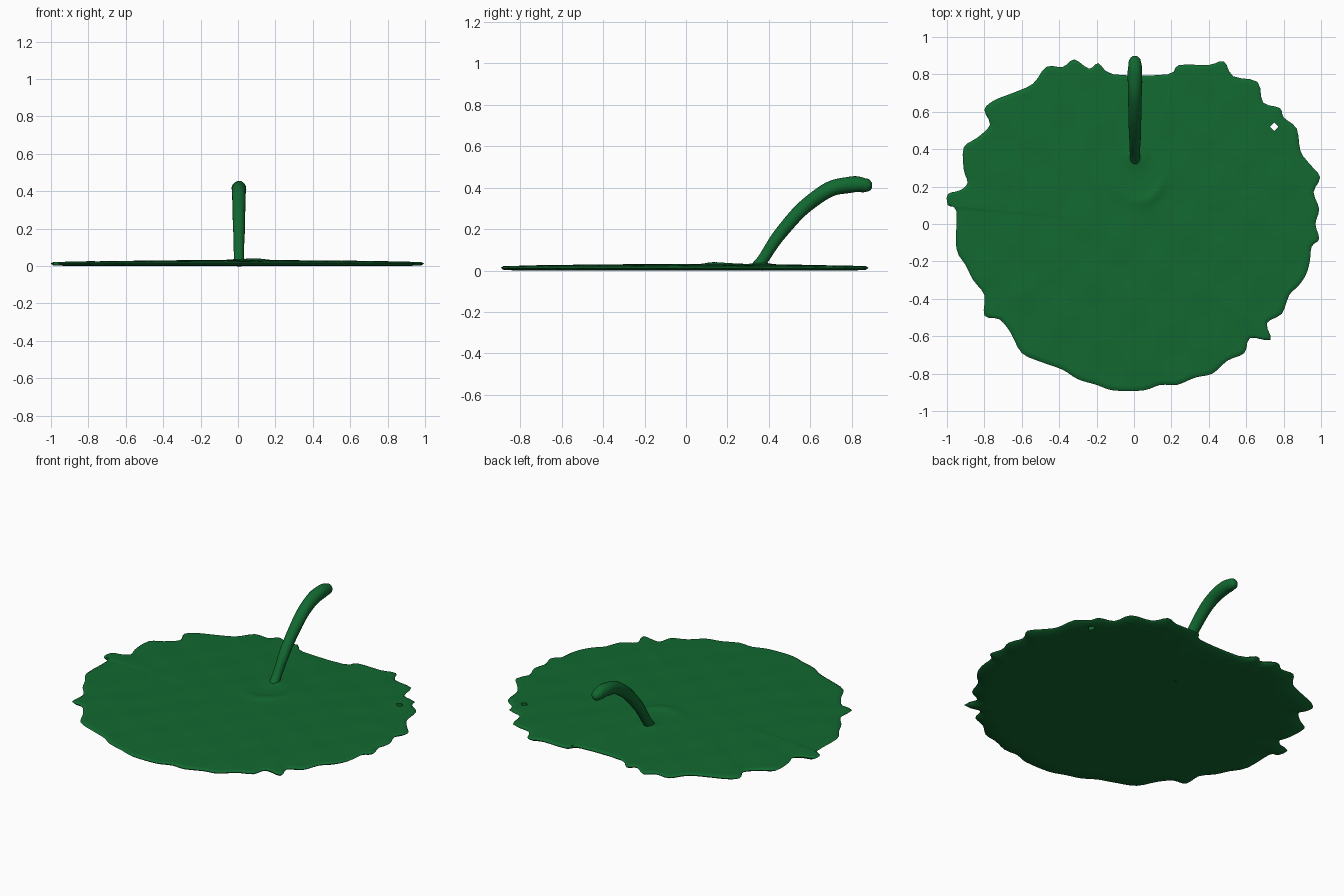
import bpy, bmesh
from math import sin, exp, atan2, pi, hypot
from mathutils import Vector

if "Cube" in bpy.data.objects:
    bpy.data.objects.remove(bpy.data.objects["Cube"])

green = bpy.data.materials.new("leaf_green")
green.diffuse_color = (0.006, 0.14, 0.03, 1)
green.use_nodes = True
green.node_tree.nodes["Principled BSDF"].inputs["Base Color"].default_value = green.diffuse_color


def make_object(name, bm, angle):
    bmesh.ops.recalc_face_normals(bm, faces=bm.faces)
    mesh = bpy.data.meshes.new(name)
    bm.to_mesh(mesh)
    bm.free()
    mesh.materials.append(green)
    ob = bpy.data.objects.new(name, mesh)
    bpy.context.collection.objects.link(ob)
    bpy.ops.object.select_all(action='DESELECT')
    ob.select_set(True)
    bpy.context.view_layer.objects.active = ob
    bpy.ops.object.shade_smooth_by_angle(angle=angle)
    return ob


def spline(pts, steps, closed):
    # Catmull-Rom curve through the points (any vector size)
    pts = [Vector(p) for p in pts]
    n = len(pts)
    pick = (lambda i: pts[i % n]) if closed else (lambda i: pts[min(max(i, 0), n - 1)])
    out = []
    for i in range(n if closed else n - 1):
        a, b, c, d = (pick(i + k) for k in (-1, 0, 1, 2))
        for s in range(steps):
            t = s / steps
            out.append(0.5 * (2 * b + (c - a) * t + (2 * a - 5 * b + 4 * c - d) * t * t
                              + (3 * b - a - 3 * c + d) * t ** 3))
    if not closed:
        out.append(pts[-1])
    return out


def bridge(bm, a, b):
    n = len(a)
    for i in range(n):
        bm.faces.new((a[i], a[(i + 1) % n], b[(i + 1) % n], b[i]))


# Ragged leaf rim, clockwise from the right
rim = [(.995, .25), (.96, .17), (.99, .08), (.97, 0), (.99, -.08), (.95, -.12), (.94, -.2),
       (.92, -.27), (.88, -.33), (.83, -.38), (.79, -.48), (.71, -.53), (.73, -.62),
       (.62, -.61), (.59, -.69), (.5, -.73), (.42, -.8), (.33, -.82), (.23, -.86),
       (.14, -.86), (.05, -.89), (-.11, -.89), (-.2, -.86), (-.3, -.83), (-.38, -.78),
       (-.49, -.74), (-.6, -.69), (-.66, -.58), (-.72, -.51), (-.8, -.49), (-.8, -.38),
       (-.86, -.3), (-.9, -.22), (-.95, -.13), (-.95, .07), (-.995, .1), (-.995, .16),
       (-.93, .18), (-.89, .22), (-.91, .29), (-.91, .41), (-.84, .46), (-.77, .53),
       (-.8, .61), (-.75, .66), (-.65, .70), (-.54, .75), (-.47, .84), (-.38, .84),
       (-.32, .88), (-.24, .83), (-.19, .86), (-.11, .80), (.18, .80), (.24, .85),
       (.4, .85), (.48, .87), (.53, .79), (.66, .76), (.69, .65), (.78, .62), (.8, .57),
       (.87, .51), (.89, .39), (.94, .32)]


def top_height(x, y, f):
    # gentle dome, ripples, a crescent ridge and a swelling round the stem
    z = 0.021 + 0.010 * (1 - f * f) + 0.0012 * sin(17 * x + 3 * y) * sin(19 * y - 4 * x)
    dx, dy = x - 0.02, y - 0.25
    ridge = exp(-((hypot(dx, dy) - 0.13) / 0.03) ** 2)
    z += 0.009 * ridge * exp(-((atan2(dy, dx) + pi / 3) / 1.1) ** 2)
    return z + 0.012 * exp(-(hypot(x - 0.01, y - 0.36) / 0.05) ** 2)


# Leaf pad
outline = spline(rim, 3, True)
bm = bmesh.new()
edge = [bm.verts.new((p.x, p.y, 0.013)) for p in outline]
for top in (True, False):
    fractions = [0.985] + [1 - k / 32 for k in range(1, 32)] if top else [0.985, 0.9, 0.5]
    prev = edge
    for f in fractions:
        ring = [bm.verts.new((p.x * f, p.y * f,
                              top_height(p.x * f, p.y * f, f) if top
                              else (0.003 if f > 0.95 else 0))) for p in outline]
        bridge(bm, prev, ring)
        prev = ring
    tip = bm.verts.new((0, 0, top_height(0, 0, 0) if top else 0))
    for i in range(len(prev)):
        bm.faces.new((prev[i], prev[(i + 1) % len(prev)], tip))
leaf = make_object("leaf_pad", bm, 0.9)

# Small diamond hole through the leaf
bpy.ops.mesh.primitive_cylinder_add(vertices=4, radius=0.022, depth=0.2, location=(0.75, 0.52, 0))
cutter = bpy.context.object
cutter.hide_render = True
mod = leaf.modifiers.new("hole", 'BOOLEAN')
mod.operation = 'DIFFERENCE'
mod.object = cutter
bpy.context.view_layer.objects.active = leaf
# keep the hole cut above the smoothing so the rim stays clean
bpy.ops.object.modifier_apply(modifier=mod.name)
bpy.data.objects.remove(cutter)

# Curved stem: y, z, radius along its length
path = spline([(.345, .015, .032), (.375, .06, .027), (.46, .185, .031), (.57, .305, .034),
               (.69, .39, .037), (.80, .415, .039), (.86, .412, .034), (.885, .409, .026),
               (.897, .408, .012)], 5, False)
bm = bmesh.new()
prev = None
sides = 20
for i, p in enumerate(path):
    step = path[min(i + 1, len(path) - 1)] - path[max(i - 1, 0)]
    tangent = Vector((0, step.x, step.y)).normalized()
    across = Vector((1, 0, 0))
    up = across.cross(tangent)
    ring = []
    for k in range(sides):
        a = 2 * pi * k / sides
        r = p.z * (1 + 0.02 * sin(3 * a + i))
        ring.append(bm.verts.new(Vector((0.005, p.x, p.y))
                                 + across * r * sin(a) + up * r * sin(a + pi / 2)))
    if prev:
        bridge(bm, prev, ring)
    else:
        bm.faces.new(ring)
    prev = ring
bm.faces.new(prev)
make_object("stem", bm, 1.0)
